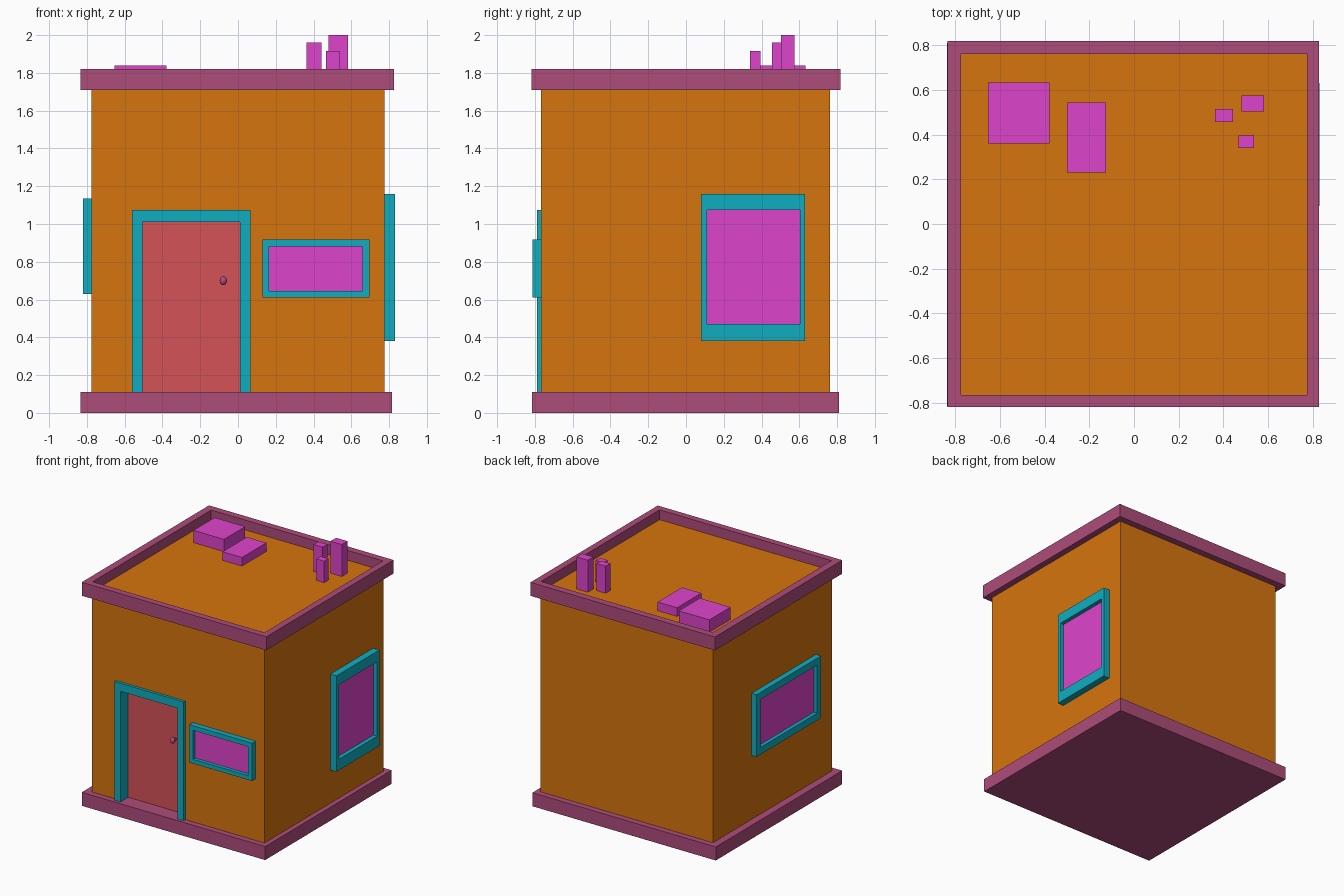
import bpy, bmesh
from mathutils import Vector

if "Cube" in bpy.data.objects:
    bpy.data.objects.remove(bpy.data.objects["Cube"])


def material(name, r, g, b):
    m = bpy.data.materials.new(name)
    lin = [((c / 255 + 0.055) / 1.055) ** 2.4 if c > 10 else c / 255 / 12.92 for c in (r, g, b)]
    m.diffuse_color = (*lin, 1)
    m.use_nodes = True
    m.node_tree.nodes["Principled BSDF"].inputs["Base Color"].default_value = m.diffuse_color
    return m


ORANGE = material("wall_orange", 214, 117, 14)
PLUM = material("trim_plum", 174, 76, 122)
TEAL = material("frame_teal", 16, 174, 192)
PINK = material("glass_pink", 222, 68, 204)
RED = material("door_red", 212, 82, 86)


def finish(name, bm, mat):
    bmesh.ops.recalc_face_normals(bm, faces=bm.faces)
    me = bpy.data.meshes.new(name)
    bm.to_mesh(me)
    bm.free()
    ob = bpy.data.objects.new(name, me)
    bpy.context.collection.objects.link(ob)
    if mat:
        me.materials.append(mat)
    return ob


def box(name, x, y, z, mat):
    bm = bmesh.new()
    bmesh.ops.create_cube(bm, size=1)
    for v in bm.verts:
        v.co = Vector([(a + b) / 2 + c * (b - a) for (a, b), c in zip((x, y, z), v.co)])
    return finish(name, bm, mat)


def place(axis, u, v, d):
    return {"x": (d, u, v), "y": (u, d, v), "z": (u, v, d)}[axis]


def ring(name, axis, outer, inner, depth, mat):
    """Rectangular frame; outer and inner are (u0, u1, v0, v1)."""
    bm = bmesh.new()
    loops = []
    for d in depth:
        for u0, u1, v0, v1 in (outer, inner):
            loops.append([bm.verts.new(place(axis, u, v, d))
                          for u, v in ((u0, v0), (u1, v0), (u1, v1), (u0, v1))])
    o0, i0, o1, i1 = loops
    for a, b in ((o0, i0), (i0, i1), (i1, o1), (o1, o0)):
        for k in range(4):
            n = (k + 1) % 4
            bm.faces.new((a[k], a[n], b[n], b[k]))
    return finish(name, bm, mat)


def window(name, axis, outer, inner, wall, face, pane):
    ring(name + "_frame", axis, outer, inner, (wall, face), TEAL)
    u, v = (inner[0] - .01, inner[1] + .01), (inner[2] - .01, inner[3] + .01)
    d = tuple(sorted((wall, pane)))
    box(name + "_pane", *place(axis, u, v, d), PINK)


# Base slab, walls and roof parapet
box("base_slab", (-.835, .815), (-.815, .81), (0, .11), PLUM)
walls = box("walls", (-.775, .775), (-.768, .762), (.11, 1.74), ORANGE)
ring("roof_parapet", "z", (-.833, .827, -.818, .817), (-.773, .773, -.765, .76), (1.71, 1.82), PLUM)

# Doorway recess cut into the front wall
cutter = box("doorway_cutter", (-.53, .04), (-.9, -.68), (.05, 1.04), None)
cutter.hide_render = True
cutter.hide_viewport = False
mod = walls.modifiers.new("doorway", "BOOLEAN")
mod.operation, mod.solver, mod.object = "DIFFERENCE", "EXACT", cutter
bpy.context.view_layer.objects.active = walls
bpy.ops.object.modifier_apply(modifier=mod.name)
bpy.data.objects.remove(cutter)

# Door frame: an upside-down U profile pushed through the wall
bm = bmesh.new()
profile = [(-.56, .11), (-.56, 1.075), (.065, 1.075), (.065, .11),
           (.01, .11), (.01, 1.01), (-.505, 1.01), (-.505, .11)]
f = bm.faces.new([bm.verts.new((x, -.79, z)) for x, z in profile])
ext = bmesh.ops.extrude_face_region(bm, geom=[f])
bmesh.ops.translate(bm, vec=(0, .11, 0),
                    verts=[g for g in ext["geom"] if isinstance(g, bmesh.types.BMVert)])
finish("door_frame", bm, TEAL)
box("door", (-.52, .025), (-.69, -.67), (.11, 1.025), RED)

# Door knob on a short stem
bpy.ops.mesh.primitive_uv_sphere_add(segments=16, ring_count=10, radius=1, location=(-.078, -.728, .70))
knob = bpy.context.object
knob.name = "door_knob"
knob.scale = (.019, .019, .024)
knob.data.materials.append(PLUM)
bpy.ops.object.shade_smooth_by_angle()
box("knob_stem", (-.086, -.07), (-.725, -.685), (.692, .708), PLUM)

# Windows: front, right and left
window("front_window", "y", (.13, .695, .61, .918), (.165, .66, .645, .88), -.765, -.813, -.785)
window("right_window", "x", (.08, .63, .38, 1.16), (.11, .603, .47, 1.075), .77, .83, .797)
window("left_window", "x", (-.565, .265, .63, 1.135), (-.515, .215, .688, 1.078), -.77, -.82, -.79)

# Rooftop units and chimneys
for name, x, y, top in (
        ("roof_unit_large", (-.653, -.378), (.36, .632), 1.84),
        ("roof_unit_small", (-.3, -.125), (.23, .543), 1.81),
        ("chimney_middle", (.362, .443), (.455, .515), 1.96),
        ("chimney_tall", (.48, .582), (.503, .575), 2.0),
        ("chimney_short", (.467, .537), (.34, .395), 1.915)):
    box(name, x, y, (1.735, top), PINK)
